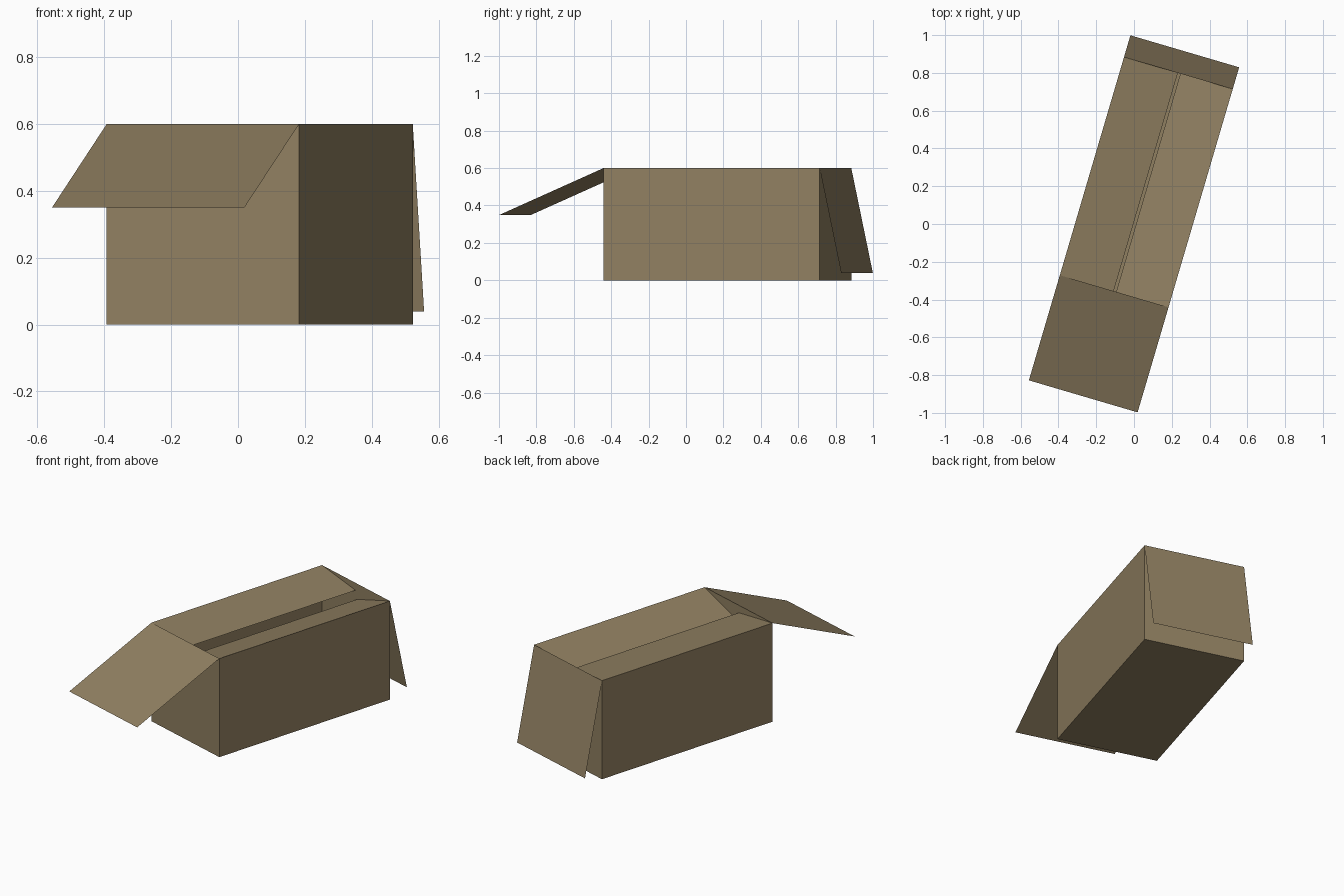
import bpy, bmesh, math
from mathutils import Matrix, Vector

if "Cube" in bpy.data.objects:
    bpy.data.objects.remove(bpy.data.objects["Cube"])

W, L, H = 0.6, 1.204, 0.6          # carton width, length, height
PLACE = Matrix.Translation((0.065, 0.2215, 0)) @ Matrix.Rotation(math.radians(-16.4), 4, 'Z')

card = bpy.data.materials.new("cardboard brown")
card.diffuse_color = (0.28, 0.215, 0.12, 1)
card.use_nodes = True
card.node_tree.nodes["Principled BSDF"].inputs["Base Color"].default_value = card.diffuse_color


def finish(name, bm):
    bm.transform(PLACE)
    mesh = bpy.data.meshes.new(name)
    bm.to_mesh(mesh)
    bm.free()
    mesh.materials.append(card)
    obj = bpy.data.objects.new(name, mesh)
    bpy.context.collection.objects.link(obj)


def flap(name, a, b, offset):
    """Thin card flap hinged on edge a-b, facing up."""
    bm = bmesh.new()
    a, b, o = Vector(a), Vector(b), Vector(offset)
    face = bm.faces.new([bm.verts.new(p) for p in (a, b, b + o, a + o)])
    face.normal_update()
    if face.normal.z < 0:
        face.normal_flip()
    finish(name, bm)


# Carton body: box with its top removed
bm = bmesh.new()
bmesh.ops.create_cube(bm, size=1, matrix=Matrix.Translation((0, 0, H / 2)) @ Matrix.Diagonal((W, L, H, 1)))
bm.normal_update()
bmesh.ops.delete(bm, geom=[f for f in bm.faces if f.normal.z > 0.9], context='FACES_ONLY')
finish("carton_body", bm)

# Open end flaps hang outward, side flaps fold inward and leave a narrow gap
x, y = W / 2, L / 2
flap("front_flap", (-x, -y, H), (x, -y, H), (0, -0.58, -0.25))
flap("back_flap", (-x, y, H), (x, y, H), (0, 0.12, -0.56))
flap("left_flap", (-x, -y, H), (-x, y, H), (0.297, 0, -0.045))
flap("right_flap", (x, -y, H), (x, y, H), (-0.289, 0, -0.095))
